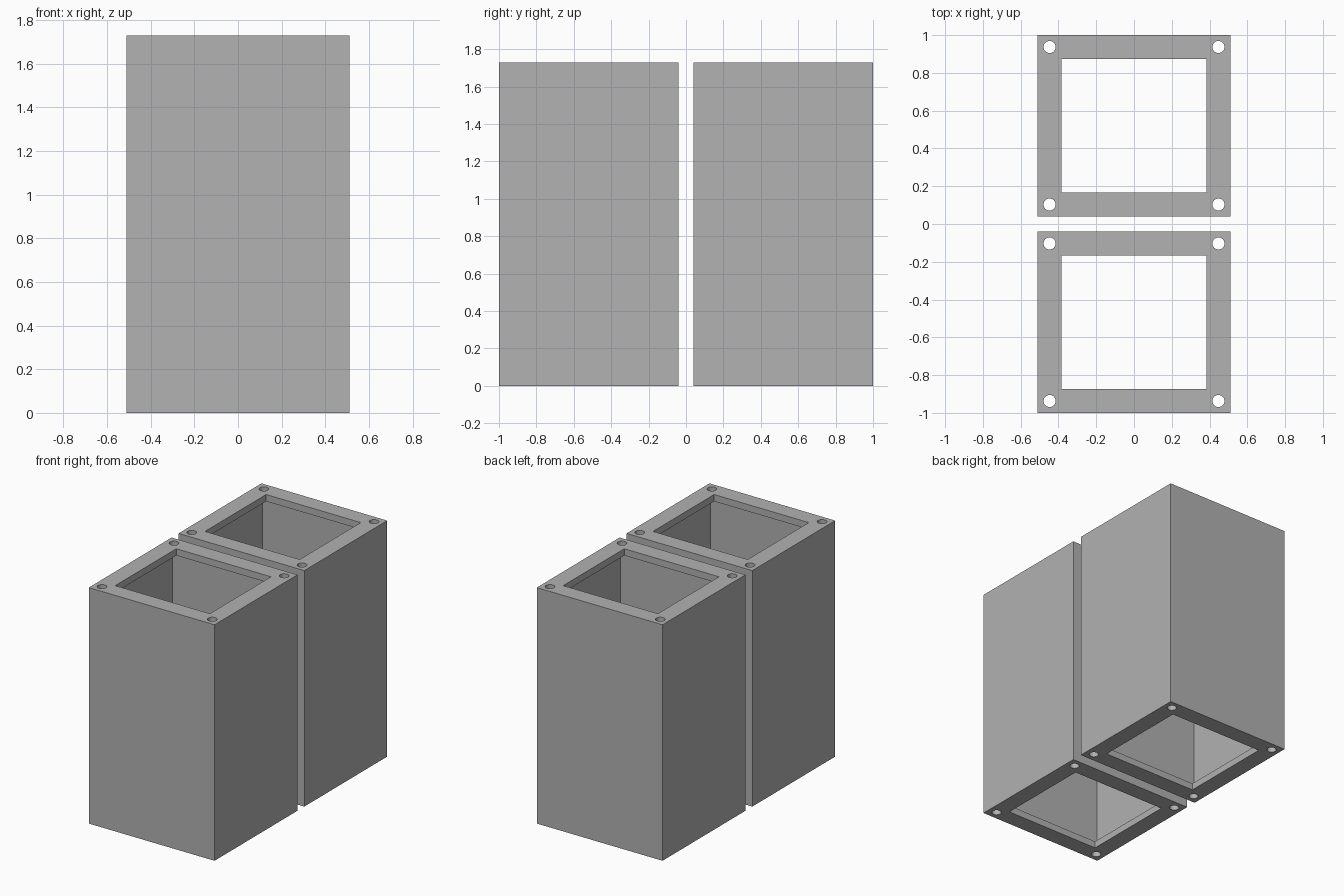
import bpy
import bmesh
from mathutils import Matrix

if "Cube" in bpy.data.objects:
    bpy.data.objects.remove(bpy.data.objects["Cube"])

W, D, H = 1.02, 0.96, 1.73      # outer size of one column
GAP = 0.08                      # space between the columns
LIP, LIP_T, WALL = 0.126, 0.05, 0.025
HOLE_IN, HOLE_R = 0.063, 0.032

steel = bpy.data.materials.new("grey steel")
steel.diffuse_color = (0.445, 0.445, 0.445, 1)
steel.use_nodes = True
steel.node_tree.nodes["Principled BSDF"].inputs["Base Color"].default_value = steel.diffuse_color


def add_box(bm, sx, sy, sz):
    bmesh.ops.create_cube(bm, size=1, matrix=Matrix.Translation((0, 0, H / 2)) @ Matrix.Diagonal((sx, sy, sz, 1)))


def make_object(name, bm):
    mesh = bpy.data.meshes.new(name)
    bm.to_mesh(mesh)
    bm.free()
    obj = bpy.data.objects.new(name, mesh)
    bpy.context.collection.objects.link(obj)
    return obj


# Solid column body
bm = bmesh.new()
add_box(bm, W, D, H)
front = make_object("front_column", bm)
front.data.materials.append(steel)

# Wide cavity between the end lips
bm = bmesh.new()
add_box(bm, W - 2 * WALL, D - 2 * WALL, H - 2 * LIP_T)
cavity = make_object("cavity_cutter", bm)

# Rectangular opening and corner bolt holes through both lips
bm = bmesh.new()
add_box(bm, W - 2 * LIP, D - 2 * LIP, H + 0.2)
for sx in (-1, 1):
    for sy in (-1, 1):
        pos = (sx * (W / 2 - HOLE_IN), sy * (D / 2 - HOLE_IN), H / 2)
        bmesh.ops.create_cone(bm, cap_ends=True, segments=32, radius1=HOLE_R, radius2=HOLE_R,
                              depth=H + 0.2, matrix=Matrix.Translation(pos))
openings = make_object("opening_cutter", bm)

for cutter in (cavity, openings):
    mod = front.modifiers.new(cutter.name, 'BOOLEAN')
    mod.operation = 'DIFFERENCE'
    mod.solver = 'EXACT'
    mod.object = cutter
    cutter.hide_render = True

# Bake the cuts and remove the cutters
bpy.context.view_layer.update()
cut_mesh = bpy.data.meshes.new_from_object(front.evaluated_get(bpy.context.evaluated_depsgraph_get()))
front.modifiers.clear()
front.data = cut_mesh
for cutter in (cavity, openings):
    bpy.data.objects.remove(cutter)

# Smooth only the round holes
bpy.context.view_layer.objects.active = front
front.select_set(True)
bpy.ops.object.shade_smooth_by_angle()

# Second identical column behind the first
back = front.copy()
back.data = front.data.copy()
back.name = "back_column"
bpy.context.collection.objects.link(back)
front.location.y = -(D + GAP) / 2
back.location.y = (D + GAP) / 2
